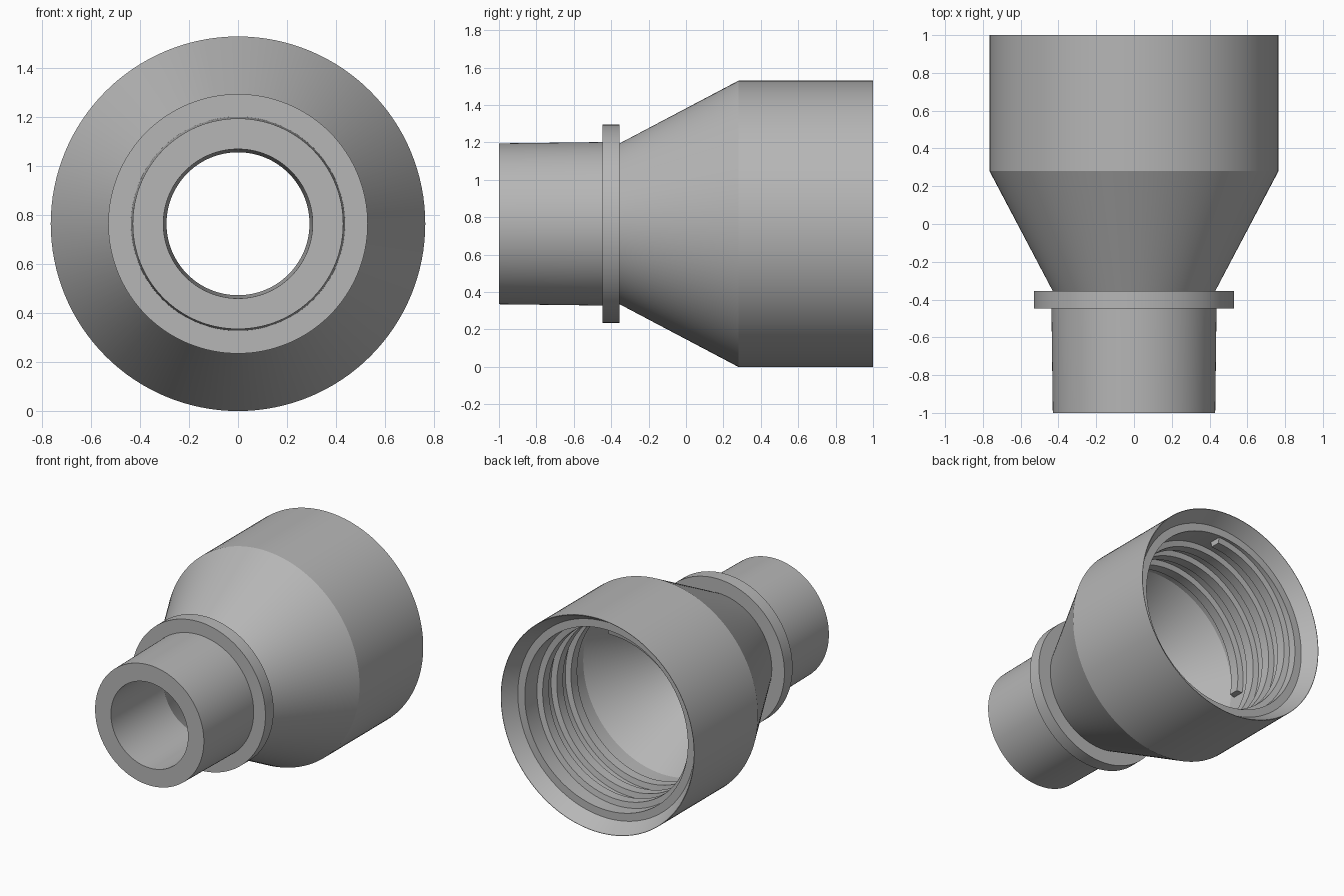
import bpy, bmesh, math
from mathutils import Matrix, Vector

cube = bpy.data.objects.get("Cube")
if cube:
    bpy.data.objects.remove(cube, do_unlink=True)

AXIS_Z = 0.765
SEGMENTS = 128

grey = bpy.data.materials.new("mid grey plastic")
grey.use_nodes = True
colour = (0.47, 0.47, 0.47, 1)
grey.diffuse_color = colour
grey.node_tree.nodes["Principled BSDF"].inputs["Base Color"].default_value = colour


def finish(name, bm):
    """Turn a bmesh into a smooth-shaded grey object with crisp edges."""
    bmesh.ops.recalc_face_normals(bm, faces=bm.faces)
    mesh = bpy.data.meshes.new(name)
    bm.to_mesh(mesh)
    bm.free()
    obj = bpy.data.objects.new(name, mesh)
    bpy.context.collection.objects.link(obj)
    mesh.materials.append(grey)
    bpy.ops.object.select_all(action="DESELECT")
    obj.select_set(True)
    bpy.context.view_layer.objects.active = obj
    bpy.ops.object.shade_smooth_by_angle(angle=math.radians(20))
    return obj


def revolve(name, profile):
    """Spin a closed (radius, y) profile around the lengthwise axis."""
    bm = bmesh.new()
    verts = [bm.verts.new((r, y, AXIS_Z)) for r, y in profile]
    edges = [bm.edges.new((a, b)) for a, b in zip(verts, verts[1:] + verts[:1])]
    bmesh.ops.spin(bm, geom=verts + edges, cent=(0, 0, AXIS_Z), axis=(0, 1, 0),
                   angle=math.tau, steps=SEGMENTS, use_merge=True)
    bmesh.ops.remove_doubles(bm, verts=bm.verts, dist=0.0001)
    return finish(name, bm)


def helix(name, section, start_y, pitch, turns):
    """Sweep a closed (radius, y offset) section from the top, inwards."""
    bm = bmesh.new()
    steps = round(SEGMENTS * turns)
    rings = []
    for i in range(steps + 1):
        t = turns * i / steps
        a = math.tau * t
        rings.append([bm.verts.new((-r * math.sin(a), start_y - pitch * t + dy,
                                    AXIS_Z + r * math.cos(a))) for r, dy in section])
    n = len(section)
    for a, b in zip(rings, rings[1:]):
        for k in range(n):
            bm.faces.new((a[k], a[(k + 1) % n], b[(k + 1) % n], b[k]))
    bm.faces.new(rings[0])
    bm.faces.new(rings[-1])
    return finish(name, bm)


# Hollow shell: spigot, collar, flared cone, socket, then back along the bore
revolve("reducer_body", [
    (0.305, -1.0), (0.43, -1.0), (0.437, -0.447),
    (0.53, -0.447), (0.53, -0.355), (0.43, -0.355),
    (0.765, 0.28), (0.765, 1.0), (0.762, 1.0),
    (0.70, 0.90), (0.645, 0.90), (0.645, 0.24),
    (0.292, -0.42),
])

# Internal screw thread in the socket
helix("socket_thread", [(0.66, -0.045), (0.605, -0.035), (0.605, 0.035), (0.66, 0.045)],
      start_y=0.84, pitch=0.16, turns=3.27)
